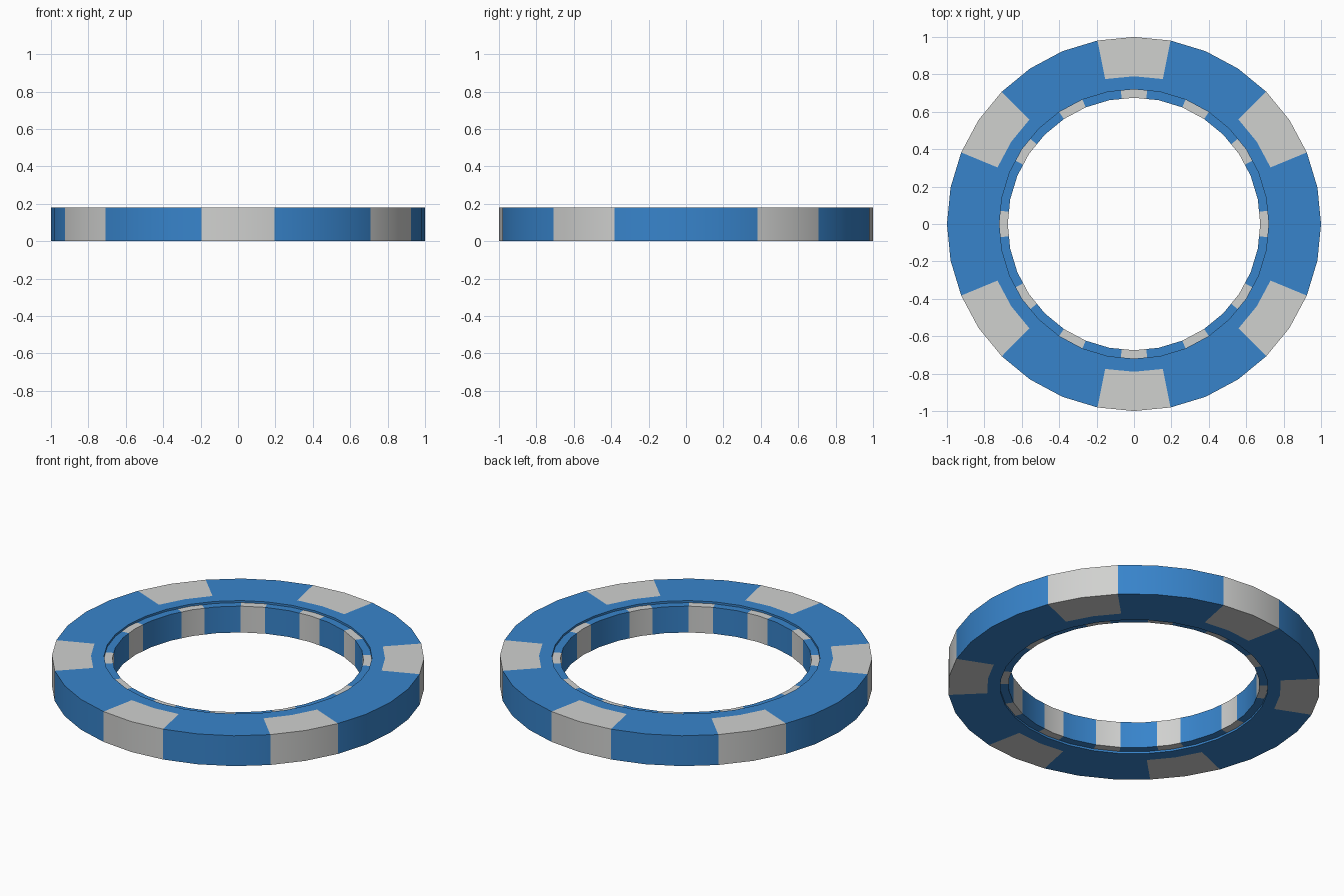
import bpy, bmesh, math

if "Cube" in bpy.data.objects:
    bpy.data.objects.remove(bpy.data.objects["Cube"])

SIDES = 32          # sides of every circle; each side is split in two for colouring
STEPS = SIDES * 2


def material(name, rgb):
    m = bpy.data.materials.new(name)
    m.diffuse_color = (*rgb, 1.0)
    m.use_nodes = True
    m.node_tree.nodes["Principled BSDF"].inputs["Base Color"].default_value = m.diffuse_color
    return m


MATS = [material("blue", (0.039, 0.231, 0.60)),
        material("light grey", (0.63, 0.635, 0.625))]


def direction(i):
    # corner of the 32-sided circle, or the middle of a side for odd steps
    a = 2 * math.pi * i / STEPS
    s = math.cos(math.pi / SIDES) if i % 2 else 1.0
    return s * math.cos(a), s * math.sin(a)


def lathe(name, profile, closed, is_grey):
    """Turn an (r, z) profile round z; is_grey(step, segment) picks the colour."""
    bm = bmesh.new()
    rings = []
    for i in range(STEPS):
        c, s = direction(i)
        rings.append([bm.verts.new((r * c, r * s, z)) for r, z in profile])
    n = len(profile)
    for i in range(STEPS):
        a, b = rings[i], rings[(i + 1) % STEPS]
        for j in range(n if closed else n - 1):
            k = (j + 1) % n
            f = bm.faces.new((a[j], b[j], b[k], a[k]))
            f.material_index = int(is_grey(i, j))
    bmesh.ops.recalc_face_normals(bm, faces=bm.faces)
    me = bpy.data.meshes.new(name)
    bm.to_mesh(me)
    bm.free()
    for m in MATS:
        me.materials.append(m)
    ob = bpy.data.objects.new(name, me)
    bpy.context.collection.objects.link(ob)
    bpy.context.view_layer.objects.active = ob
    ob.select_set(True)
    bpy.ops.object.shade_smooth_by_angle(angle=math.radians(30))
    ob.select_set(False)
    return ob


H, LIP = 0.18, 0.012

# Outer ring: six grey blocks wrapping over top, side and bottom
outer_profile = [(0.72, 0), (0.79, 0), (1, 0), (1, H), (0.79, H), (0.72, H)]
outer_starts = (4, 14, 24, 36, 46, 56)
lathe("float_ring", outer_profile, True,
      lambda i, j: j in (1, 2, 3) and any(s <= i < s + 4 for s in outer_starts))

# Inner band: slightly recessed, with twelve narrow grey stripes
inner_profile = [(0.72, LIP), (0.675, LIP), (0.675, H - LIP), (0.72, H - LIP)]
inner_starts = (5, 10, 15, 20, 25, 31, 37, 42, 47, 52, 57, 63)
lathe("inner_band", inner_profile, True,
      lambda i, j: j < 3 and any((i - s) % STEPS < 2 for s in inner_starts))
